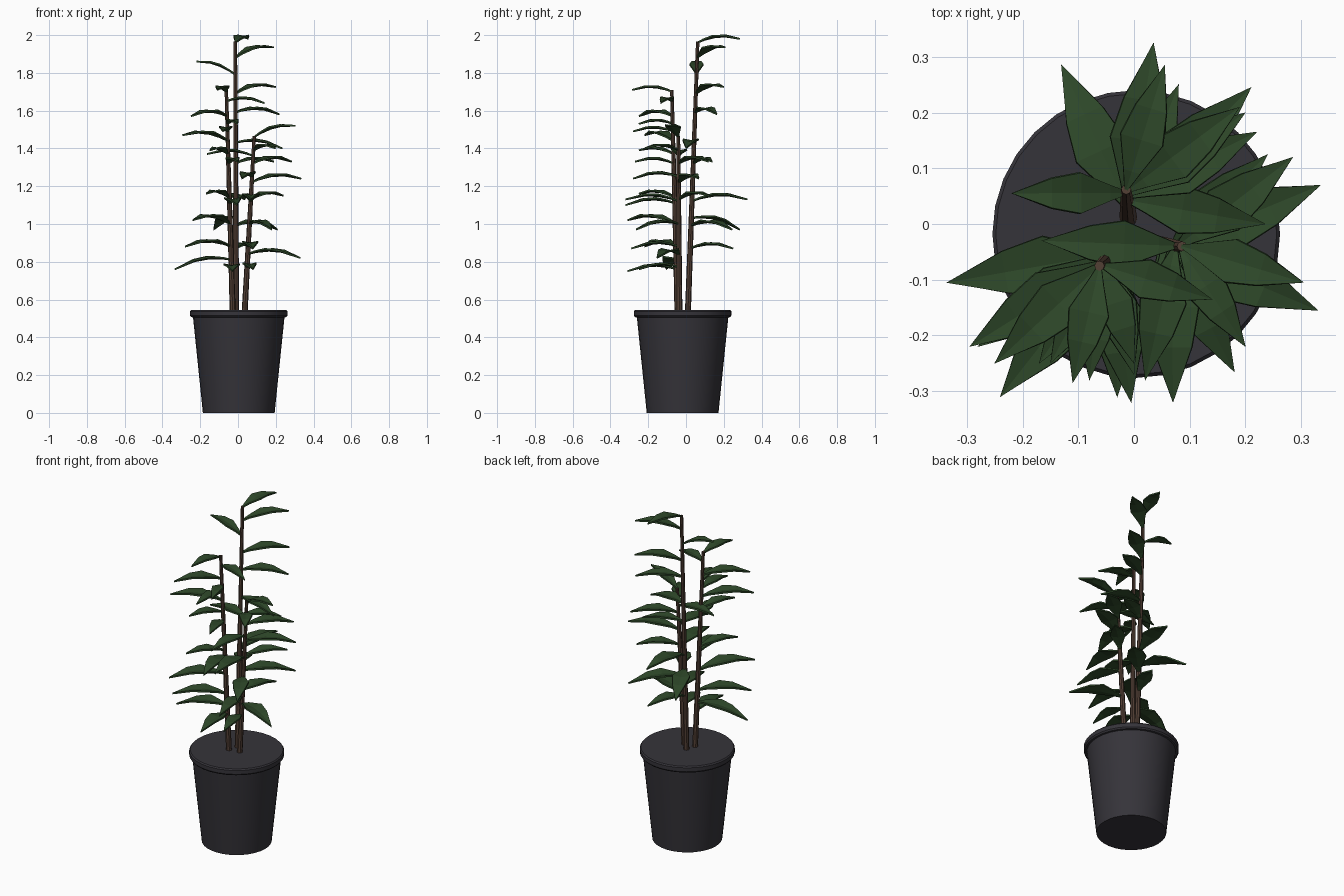
import bpy, bmesh, math
from mathutils import Vector

if "Cube" in bpy.data.objects:
    bpy.data.objects.remove(bpy.data.objects["Cube"])


def material(name, rgb):
    m = bpy.data.materials.new(name)
    m.diffuse_color = (*rgb, 1)
    m.use_nodes = True
    m.node_tree.nodes["Principled BSDF"].inputs["Base Color"].default_value = m.diffuse_color
    return m


POT = material("charcoal", (0.036, 0.034, 0.042))
BARK = material("bark", (0.085, 0.05, 0.035))
GREEN = material("leaf green", (0.027, 0.064, 0.022))


def finish(bm, name, mat, smooth=False):
    me = bpy.data.meshes.new(name)
    bm.to_mesh(me)
    bm.free()
    me.materials.append(mat)
    ob = bpy.data.objects.new(name, me)
    bpy.context.collection.objects.link(ob)
    if smooth:
        bpy.context.view_layer.objects.active = ob
        ob.select_set(True)
        bpy.ops.object.shade_smooth_by_angle(angle=math.radians(35))
        ob.select_set(False)
    return ob


def tube(bm, rings, sides):
    """Skin rings given as (centre, radius) and cap both ends."""
    loops = []
    for c, r in rings:
        loops.append([bm.verts.new((c[0] + r * math.cos(math.tau * i / sides),
                                    c[1] + r * math.sin(math.tau * i / sides), c[2]))
                      for i in range(sides)])
    for a, b in zip(loops, loops[1:]):
        for i in range(sides):
            j = (i + 1) % sides
            bm.faces.new((a[i], a[j], b[j], b[i]))
    bm.faces.new(loops[0][::-1])
    bm.faces.new(loops[-1])


# Tapered pot with a raised rim and closed flat top
profile = [(0.19, 0), (0.242, 0.505), (0.252, 0.507), (0.258, 0.515),
           (0.258, 0.538), (0.252, 0.545)]
bm = bmesh.new()
tube(bm, [((0.004, -0.018, z), r) for r, z in profile], 32)
finish(bm, "pot", POT, True)


def add_leaf(bm, base, tip):
    """Arched blade with a sunken midrib running from base to tip."""
    chord = tip - base
    side = Vector((-chord.y, chord.x, 0)).normalized()
    length = chord.length
    rows = []
    for t, w in ((0, 0.015), (0.15, 0.07), (0.4, 0.17), (0.65, 0.125), (1, 0)):
        mid = base + chord * t + Vector((0, 0, 0.09 * length * 4 * t * (1 - t)))
        w *= length
        if w == 0:
            rows.append([bm.verts.new(mid)])
        else:
            rows.append([bm.verts.new(mid + side * w * s + Vector((0, 0, 0.2 * w * abs(s))))
                         for s in (-1, 0, 1)])
    for a, b in zip(rows, rows[1:]):
        for k in (0, 1):
            if len(b) == 1:
                bm.faces.new((a[k + 1], b[0], a[k])[::-1])
            else:
                bm.faces.new((a[k], b[k], b[k + 1], a[k + 1]))


# Leaves per stem: height of attachment, then tip x, y, z
back_leaves = [
    (1.96, .055, .285, 1.98), (1.88, .19, .21, 1.935), (1.79, -.22, .055, 1.86),
    (1.69, .20, .20, 1.725), (1.59, .22, .165, 1.58), (1.43, .235, 0, 1.40),
    (1.32, .19, .14, 1.33), (1.12, .035, .325, 1.13), (1.03, -.13, .285, .97),
    (.99, .21, .245, .97), (.87, .08, .25, .87)]
left_leaves = [
    (1.70, -.11, -.285, 1.71), (1.65, .14, -.135, 1.64), (1.57, -.25, -.25, 1.57),
    (1.53, 0, -.25, 1.53), (1.49, -.08, -.28, 1.49), (1.44, -.295, -.22, 1.47),
    (1.37, -.15, -.25, 1.39), (1.32, 0, -.27, 1.33), (1.14, -.17, -.25, 1.16),
    (1.11, -.005, -.32, 1.10), (1.0, -.24, -.31, 1.02), (.88, -.28, -.22, .88),
    (.81, -.335, -.105, .76), (.76, -.03, -.31, .75)]
right_leaves = [
    (1.46, .305, -.105, 1.52), (1.39, .20, -.22, 1.40), (1.36, -.165, -.03, 1.37),
    (1.32, .285, .12, 1.33), (1.22, .335, .07, 1.24), (1.25, .02, -.28, 1.24),
    (1.13, .24, .125, 1.15), (1.12, .07, -.32, 1.13), (1.0, .18, -.265, .97),
    (.88, .08, -.29, .87), (.84, .33, -.155, .82), (.77, .08, -.25, .76)]

stems = [("back", (-.01, .01, .53), (-.014, .062, 1.965), back_leaves),
         ("left", (-.028, -.045, .53), (-.062, -.075, 1.71), left_leaves),
         ("right", (.035, -.035, .53), (.086, -.04, 1.465), right_leaves)]

for name, foot, top, leaves in stems:
    foot, top = Vector(foot), Vector(top)
    # Tapered stem
    bm = bmesh.new()
    tube(bm, [(foot, .016), (foot.lerp(top, .5), .013), (top, .009)], 8)
    finish(bm, name + "_stem", BARK, True)
    # Foliage on that stem, given a thin solid blade
    bm = bmesh.new()
    for z, *tip in leaves:
        add_leaf(bm, foot.lerp(top, (z - foot.z) / (top.z - foot.z)), Vector(tip))
    bmesh.ops.recalc_face_normals(bm, faces=bm.faces)
    foliage = finish(bm, name + "_leaves", GREEN)
    solid = foliage.modifiers.new("thickness", 'SOLIDIFY')
    solid.thickness = 0.009
    solid.offset = 0
